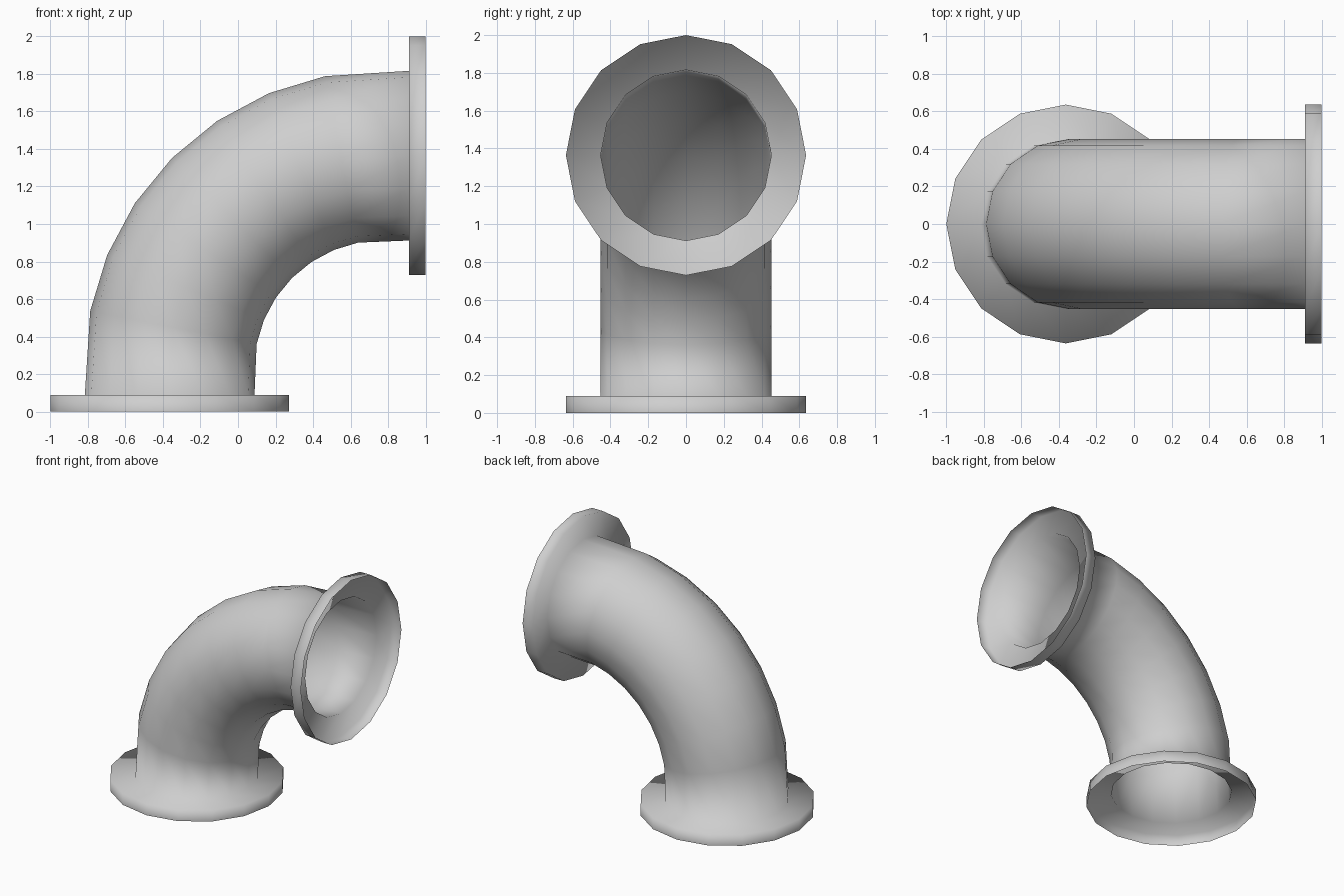
import bpy, bmesh
from math import sin, cos, pi
from mathutils import Vector

cube = bpy.data.objects.get("Cube")
if cube:
    bpy.data.objects.remove(cube, do_unlink=True)

SIDES = 16
STEPS = 8
PIPE_R, FLANGE_R = 0.452, 0.636
DEPTH = 0.09                      # flange rim depth
AXIS = 0.364                      # offset of the lower opening from centre
BEND = 1.14                       # bend radius
PIVOT = Vector((0.774, 0, 0.226))

# Plain grey metal
grey = bpy.data.materials.new("grey_metal")
grey.use_nodes = True
colour = (0.62, 0.62, 0.62, 1)
grey.diffuse_color = colour
grey.node_tree.nodes["Principled BSDF"].inputs["Base Color"].default_value = colour

# Cross-sections as (centre, turn angle, radius): lower flange, bend, upper flange
low = [(Vector((-AXIS, 0, z)), 0, r)
       for z, r in ((0, FLANGE_R), (DEPTH, FLANGE_R), (DEPTH, PIPE_R))]
bend = []
for i in range(1, STEPS):
    t = pi / 2 * i / STEPS
    bend.append((PIVOT + BEND * Vector((-cos(t), 0, sin(t))), t, PIPE_R))
high = [(Vector((1 - c.z, 0, 1 - c.x)), pi / 2, r) for c, t, r in reversed(low)]

# Loft one open shell through all the sections
bm = bmesh.new()
rings = []
for centre, t, r in low + bend + high:
    u, v = Vector((-cos(t), 0, sin(t))), Vector((0, 1, 0))
    rings.append([bm.verts.new(centre + r * (cos(a) * u + sin(a) * v))
                  for a in (2 * pi * k / SIDES for k in range(SIDES))])
for a, b in zip(rings, rings[1:]):
    for k in range(SIDES):
        n = (k + 1) % SIDES
        bm.faces.new((a[k], b[k], b[n], a[n])).smooth = True

mesh = bpy.data.meshes.new("flanged_pipe_elbow")
bm.to_mesh(mesh)
bm.free()
mesh.materials.append(grey)
elbow = bpy.data.objects.new("flanged_pipe_elbow", mesh)
bpy.context.collection.objects.link(elbow)
